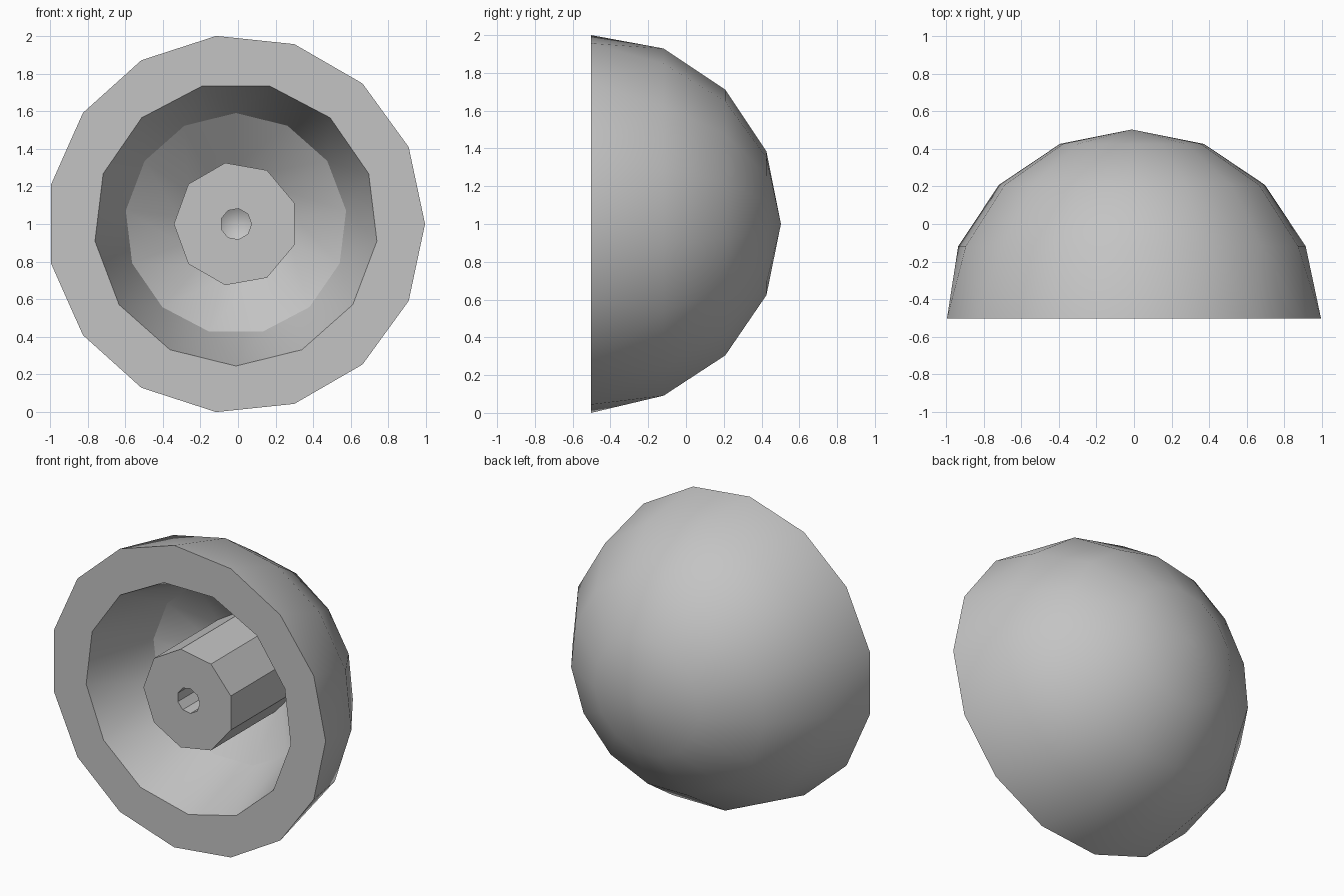
import bpy, bmesh
from math import sin, cos, radians, pi

if "Cube" in bpy.data.objects:
    bpy.data.objects.remove(bpy.data.objects["Cube"])

CX, CZ, FRONT = -0.011, 1.0, -0.503

grey = bpy.data.materials.new("plain_grey")
grey.use_nodes = True
colour = (0.55, 0.55, 0.55, 1)
grey.diffuse_color = colour
grey.node_tree.nodes["Principled BSDF"].inputs["Base Color"].default_value = colour


def ring(bm, sides, radius, depth, start):
    """Circle of vertices facing the front, at a depth behind the front plane."""
    angles = [radians(start) + 2 * pi * i / sides for i in range(sides)]
    return [bm.verts.new((CX + radius * cos(a), FRONT + depth, CZ + radius * sin(a)))
            for a in angles]


def sphere_ring(bm, sides, radius, latitude, start):
    t = radians(latitude)
    return ring(bm, sides, radius * cos(t), radius * sin(t), start)


def band(bm, a, b, triangles=False):
    """Join two rings of equal count with quads or zigzag triangles."""
    n = len(a)
    for i in range(n):
        j = (i + 1) % n
        if triangles:
            bm.faces.new((a[i], a[j], b[i]))
            bm.faces.new((a[j], b[j], b[i]))
        else:
            bm.faces.new((a[i], a[j], b[j], b[i]))


def fan(bm, loop, depth):
    tip = bm.verts.new((CX, FRONT + depth, CZ))
    for i, v in enumerate(loop):
        bm.faces.new((v, loop[(i + 1) % len(loop)], tip))


def rim(bm, outer, inner):
    """Flat front face between two loops."""
    edges = []
    for loop in (outer, inner):
        for i, v in enumerate(loop):
            w = loop[(i + 1) % len(loop)]
            edges.append(bm.edges.get((v, w)) or bm.edges.new((v, w)))
    bmesh.ops.triangle_fill(bm, edges=edges, use_beauty=True, normal=(0, -1, 0))


def finish(bm, name):
    bmesh.ops.recalc_face_normals(bm, faces=bm.faces[:])
    mesh = bpy.data.meshes.new(name)
    bm.to_mesh(mesh)
    bm.free()
    mesh.materials.append(grey)
    obj = bpy.data.objects.new(name, mesh)
    bpy.context.collection.objects.link(obj)
    bpy.ops.object.select_all(action="DESELECT")
    obj.select_set(True)
    bpy.context.view_layer.objects.active = obj
    bpy.ops.object.shade_smooth_by_angle(angle=radians(30))


# Hollow half dome: outer shell, flat rim and inner bowl
R, BOWL = 1.0055, 0.755
bm = bmesh.new()
edge = ring(bm, 15, R, 0, 0)
shell = [sphere_ring(bm, 15, R, lat, 18) for lat in (22.5, 45, 67.5)]
band(bm, edge, shell[0], triangles=True)
band(bm, shell[0], shell[1])
band(bm, shell[1], shell[2])
fan(bm, shell[2], R)

half = 180 / 13
mouth = ring(bm, 13, BOWL, 0, -90)
bowl = sphere_ring(bm, 13, BOWL, 38.6, -90 + half)
floor = sphere_ring(bm, 13, BOWL, 66, -90 + half)
band(bm, mouth, bowl, triangles=True)
band(bm, bowl, floor)
fan(bm, floor, 0.72)
rim(bm, edge, mouth)
finish(bm, "half_dome")

# Centre post with a blind drilled hole
bm = bmesh.new()
post_front = ring(bm, 9, 0.33, 0, 180)
post_back = ring(bm, 9, 0.33, 0.74, 180)
hole_front = ring(bm, 9, 0.083, 0, 0)
hole_back = ring(bm, 9, 0.083, 0.6, 0)
band(bm, post_front, post_back)
bm.faces.new(post_back)
band(bm, hole_front, hole_back)
fan(bm, hole_back, 0.65)
rim(bm, post_front, hole_front)
finish(bm, "centre_post")
